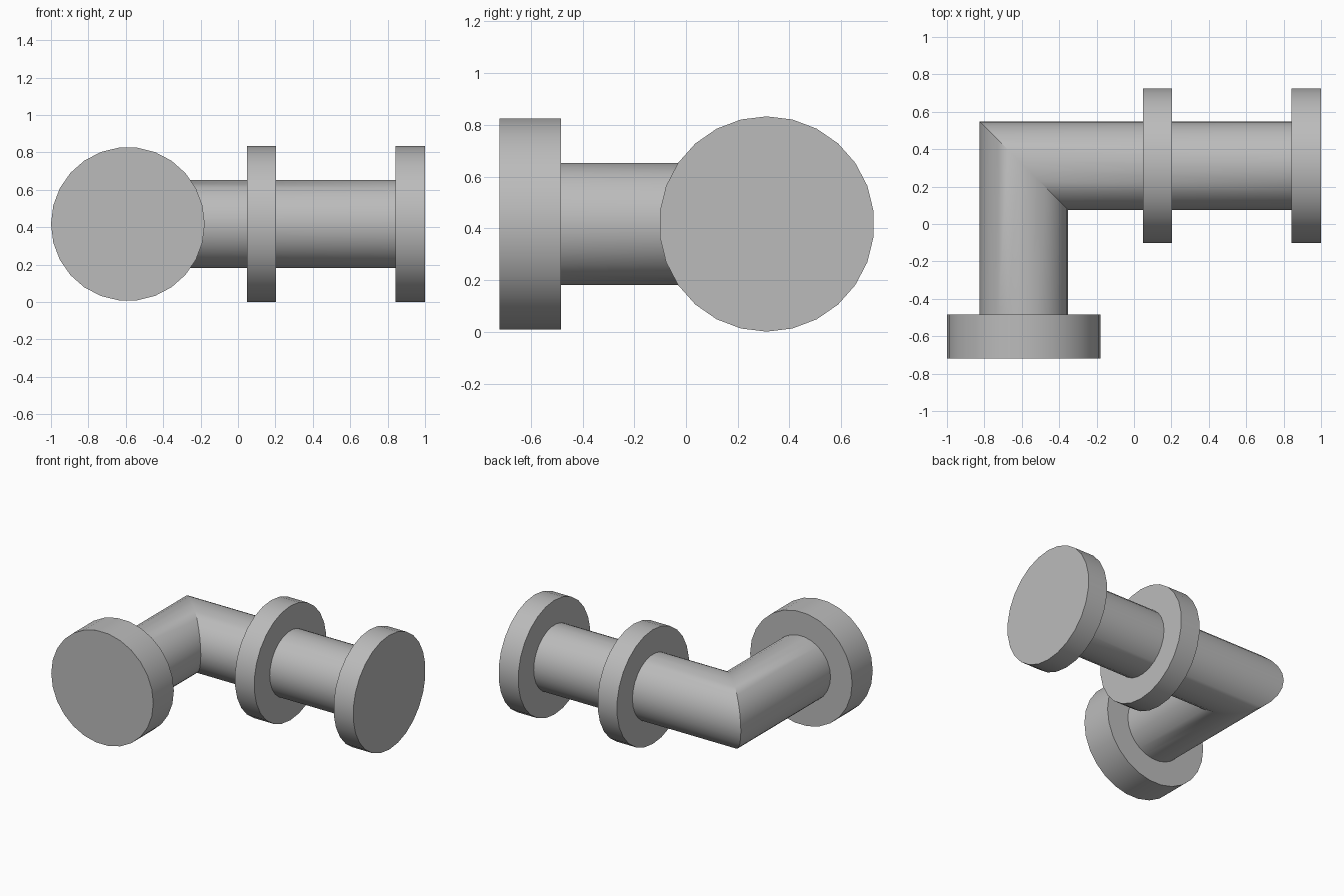
import bpy, bmesh
from math import sin, cos, pi, radians

if "Cube" in bpy.data.objects:
    bpy.data.objects.remove(bpy.data.objects["Cube"])

SIDES = 26
PIPE_R = 0.237
RUN_Y, LEG_X, MID_Z = 0.312, -0.589, 0.417   # pipe axes

grey = bpy.data.materials.new("grey")
grey.use_nodes = True
colour = (0.5, 0.5, 0.5, 1)
grey.diffuse_color = colour
grey.node_tree.nodes["Principled BSDF"].inputs["Base Color"].default_value = colour


def loft(name, rings):
    """Capped tube through rings of points."""
    bm = bmesh.new()
    loops = [[bm.verts.new(p) for p in ring] for ring in rings]
    for a, b in zip(loops, loops[1:]):
        for i in range(SIDES):
            j = (i + 1) % SIDES
            bm.faces.new((a[i], a[j], b[j], b[i]))
    bm.faces.new(loops[0])
    bm.faces.new(loops[-1])
    bmesh.ops.recalc_face_normals(bm, faces=bm.faces)
    mesh = bpy.data.meshes.new(name)
    bm.to_mesh(mesh)
    bm.free()
    mesh.materials.append(grey)
    obj = bpy.data.objects.new(name, mesh)
    bpy.context.collection.objects.link(obj)
    bpy.ops.object.select_all(action='DESELECT')
    obj.select_set(True)
    bpy.context.view_layer.objects.active = obj
    bpy.ops.object.shade_smooth_by_angle(angle=radians(30))


def circle(radius, phase=0.0):
    turns = [2 * pi * (i + phase) / SIDES for i in range(SIDES)]
    return [(radius * cos(t), radius * sin(t)) for t in turns]


# Mitred pipe: front leg, corner, side run
section = circle(PIPE_R)
loft("elbow_pipe", [
    [(LEG_X - u, -0.5, MID_Z + v) for u, v in section],
    [(LEG_X - u, RUN_Y + u, MID_Z + v) for u, v in section],
    [(0.86, RUN_Y + u, MID_Z + v) for u, v in section]])

# Thick end disc on the front leg
loft("front_disc", [[(LEG_X + u, y, MID_Z + v) for u, v in circle(0.411)]
                    for y in (-0.72, -0.483)])

# Collar and end disc on the side run
for name, x0, x1 in (("middle_collar", 0.047, 0.203), ("end_disc", 0.842, 1.0)):
    loft(name, [[(x, RUN_Y + u, MID_Z + v) for u, v in circle(0.416, 0.5)]
                for x in (x0, x1)])
